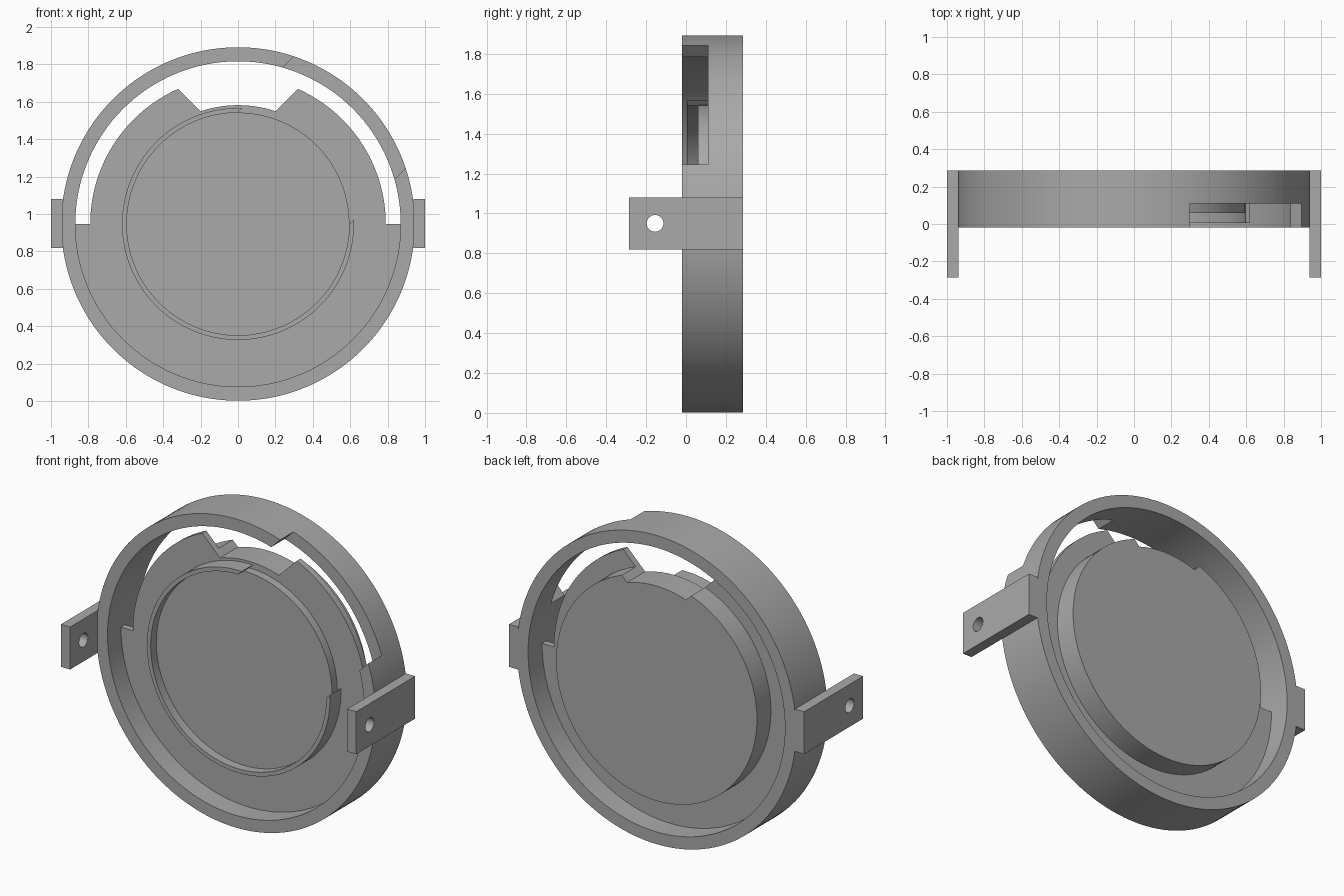
import bpy, bmesh
from math import sin, cos, pi, radians, asin, hypot
from mathutils import Vector

cube = bpy.data.objects.get("Cube")
if cube:
    bpy.data.objects.remove(cube, do_unlink=True)

CZ = 0.947          # height of the shared axis
SEG = 128
FRONT, BACK = -0.02, 0.285

grey = bpy.data.materials.new("plain grey")
grey.use_nodes = True
grey.diffuse_color = (0.4, 0.4, 0.4, 1)
grey.node_tree.nodes["Principled BSDF"].inputs["Base Color"].default_value = (0.4, 0.4, 0.4, 1)


def finish(name, bm):
    bmesh.ops.recalc_face_normals(bm, faces=bm.faces)
    mesh = bpy.data.meshes.new(name)
    bm.to_mesh(mesh)
    bm.free()
    mesh.materials.append(grey)
    ob = bpy.data.objects.new(name, mesh)
    bpy.context.collection.objects.link(ob)
    return ob


def arc(r, a0, a1):
    """Points on a circle about the axis, angles in radians."""
    n = max(2, round(SEG * abs(a1 - a0) / (2 * pi)))
    return [(r * cos(a0 + (a1 - a0) * i / n), r * sin(a0 + (a1 - a0) * i / n))
            for i in range(n + 1)]


def prism(name, outline, y0, y1):
    """Extrude an x-z outline, relative to the axis, along y."""
    bm = bmesh.new()
    face = bm.faces.new([bm.verts.new((x, y0, CZ + z)) for x, z in outline])
    out = bmesh.ops.extrude_face_region(bm, geom=[face])["geom"]
    verts = [v for v in out if isinstance(v, bmesh.types.BMVert)]
    bmesh.ops.translate(bm, verts=verts, vec=(0, y1 - y0, 0))
    return finish(name, bm)


def tube(name, r0, r1, y0, y1):
    """Spin a rectangular section about the axis."""
    bm = bmesh.new()
    vs = [bm.verts.new((r, y, CZ)) for r, y in ((r0, y0), (r1, y0), (r1, y1), (r0, y1))]
    es = [bm.edges.new((vs[i], vs[(i + 1) % 4])) for i in range(4)]
    bmesh.ops.spin(bm, geom=vs + es, cent=(0, 0, CZ), axis=(0, 1, 0),
                   angle=2 * pi, steps=SEG, use_duplicate=False)
    bmesh.ops.remove_doubles(bm, verts=bm.verts, dist=0.0005)
    return finish(name, bm)


def box(name, lo, hi):
    bm = bmesh.new()
    bmesh.ops.create_cube(bm, size=1)
    lo, hi = Vector(lo), Vector(hi)
    for v in bm.verts:
        v.co = [(a + b) / 2 + c * (b - a) for a, b, c in zip(lo, hi, v.co)]
    return finish(name, bm)


def cut(ob, cutter):
    mod = ob.modifiers.new("cut", "BOOLEAN")
    mod.operation, mod.solver, mod.object = "DIFFERENCE", "EXACT", cutter
    bpy.context.view_layer.update()
    bpy.context.view_layer.objects.active = ob
    bpy.ops.object.modifier_apply(modifier=mod.name)


def notched(r_top, r_low):
    """Disc outline with a 45 degree sided notch at the top."""
    foot_x, foot_z = 0.2, 0.603
    # Walk up the 45 degree side until it meets the outer radius
    s = foot_x + foot_z
    d = foot_z - foot_x
    x = (-d + (2 * r_top ** 2 - d * d) ** 0.5) / 2
    a = pi / 2 - asin(x / r_top)
    b = pi / 2 - asin(foot_x / hypot(foot_x, foot_z))
    pts = arc(r_top, 0, a) + arc(hypot(foot_x, foot_z), b, pi - b) + arc(r_top, pi - a, pi)
    low = arc(r_low, pi, 2 * pi)
    return pts + (low if r_low != r_top else low[1:-1])


# Outer ring and front collar, both opened by one slanted slot
outer_ring = tube("outer_ring", 0.87, 0.945, FRONT, BACK)
collar = tube("collar", 0.595, 0.62, 0.005, 0.115)
slot = box("slot_cutter", (0.2, -0.2, -0.422), (1.3, 0.11, 0.422))
slot.location.z = CZ
slot.rotation_euler.y = -radians(45)
slot.hide_render = True
cut(outer_ring, slot)
cut(collar, slot)
bpy.data.objects.remove(slot, do_unlink=True)

# Flange, back plug and recessed front disc
flange = prism("flange", notched(0.79, 0.872), 0.11, 0.15)
plug = prism("back_plug", notched(0.68, 0.68), 0.15, BACK)
disc = prism("front_disc", arc(0.5955, 0, 2 * pi)[:-1], 0.06, 0.11)

# Side tabs with a pivot hole
tabs = []
for side, name in ((1, "left_tab"), (-1, "right_tab")):
    xs = sorted((side * 0.938, side * 1.0))
    tab = box(name, (xs[0], -0.285, 0.82), (xs[1], 0.285, 1.08))
    bm = bmesh.new()
    bmesh.ops.create_cone(bm, cap_ends=True, segments=32, radius1=0.042, radius2=0.042, depth=3)
    drill = finish("hole_cutter", bm)
    drill.rotation_euler.y = pi / 2
    drill.location = (0, -0.155, 0.95)
    drill.hide_render = True
    cut(tab, drill)
    bpy.data.objects.remove(drill, do_unlink=True)
    tabs.append(tab)

# Smooth curved walls, keep edges crisp
bpy.ops.object.select_all(action="DESELECT")
for ob in [outer_ring, collar, flange, plug, disc] + tabs:
    ob.select_set(True)
    bpy.context.view_layer.objects.active = ob
bpy.ops.object.shade_smooth_by_angle(angle=radians(30))
